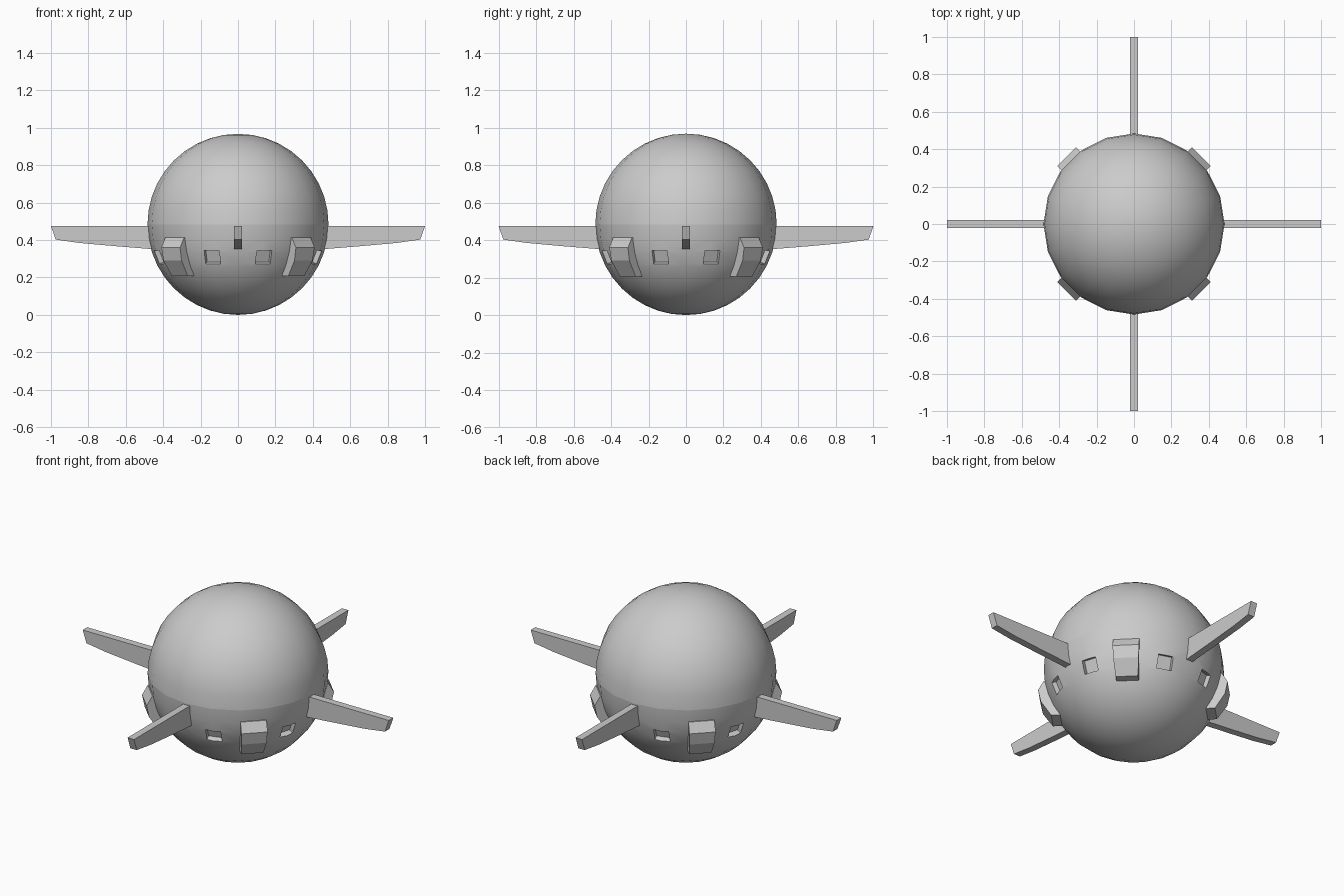
import bpy, bmesh
from math import radians, pi
from mathutils import Matrix, Vector

if "Cube" in bpy.data.objects:
    bpy.data.objects.remove(bpy.data.objects["Cube"])

R = 0.484          # body radius; the body rests on z = 0
SEG, RINGS = 20, 20


def add_object(name, bm):
    bmesh.ops.recalc_face_normals(bm, faces=bm.faces)
    me = bpy.data.meshes.new(name)
    bm.to_mesh(me)
    bm.free()
    ob = bpy.data.objects.new(name, me)
    bpy.context.collection.objects.link(ob)
    return ob


def ball(name):
    bm = bmesh.new()
    bmesh.ops.create_uvsphere(bm, u_segments=SEG, v_segments=RINGS, radius=R,
                              matrix=Matrix.Translation((0, 0, R)))
    return add_object(name, bm)


def keep_half(ob, upper):
    bm = bmesh.new()
    bm.from_mesh(ob.data)
    bmesh.ops.bisect_plane(bm, geom=bm.verts[:] + bm.edges[:] + bm.faces[:], dist=1e-5,
                           plane_co=(0, 0, R), plane_no=(0, 0, 1),
                           clear_inner=upper, clear_outer=not upper)
    bm.to_mesh(ob.data)
    bm.free()


def smooth(ob):
    bpy.ops.object.select_all(action='DESELECT')
    ob.select_set(True)
    bpy.context.view_layer.objects.active = ob
    bpy.ops.object.shade_smooth_by_angle(angle=radians(30))


def slab(name, profile, angle):
    """Radial profile of (radius, z, half width) given thickness, turned about z."""
    bm = bmesh.new()
    sides = [[bm.verts.new((r, s * w, z)) for r, z, w in profile] for s in (-1, 1)]
    bm.faces.new(sides[0])
    bm.faces.new(sides[1])
    n = len(profile)
    for i in range(n):
        j = (i + 1) % n
        bm.faces.new((sides[0][i], sides[0][j], sides[1][j], sides[1][i]))
    bm.transform(Matrix.Rotation(angle, 4, 'Z'))
    return add_object(name, bm)


# smooth upper dome
dome = ball("upper_dome")
keep_half(dome, True)
smooth(dome)

# lower hull with eight recessed windows beside the fins
hull = ball("lower_hull")
bm = bmesh.new()
for q in range(4):
    for off in (-18, 18):
        m = (Matrix.Translation((0, 0, R)) @ Matrix.Rotation(q * pi / 2 + radians(off), 4, 'Z')
             @ Matrix.Rotation(radians(21.6), 4, 'Y') @ Matrix.Translation((R, 0, 0))
             @ Matrix.Diagonal((0.07, 0.084, 0.076, 1)))
        bmesh.ops.create_cube(bm, size=1, matrix=m)
cutter = add_object("window_cutter", bm)
mod = hull.modifiers.new("windows", 'BOOLEAN')
mod.operation = 'DIFFERENCE'
mod.solver = 'EXACT'
mod.object = cutter
bpy.context.view_layer.objects.active = hull
bpy.ops.object.modifier_apply(modifier=mod.name)
bpy.data.objects.remove(cutter)
keep_half(hull, False)
smooth(hull)

# four tapered fins and four diagonal side pods
FIN = [(0.45, 0.475, 0.021), (1.0, 0.475, 0.021), (0.975, 0.403, 0.021),
       (0.85, 0.385, 0.021), (0.65, 0.367, 0.021), (0.45, 0.351, 0.021)]
POD = [(0.44, 0.415, 0.071), (0.478, 0.415, 0.071), (0.509, 0.36, 0.071),
       (0.495, 0.29, 0.068), (0.44, 0.207, 0.06), (0.37, 0.207, 0.06)]
for q in range(4):
    slab(f"fin_{q + 1}", FIN, q * pi / 2)
    slab(f"side_pod_{q + 1}", POD, q * pi / 2 + pi / 4)
